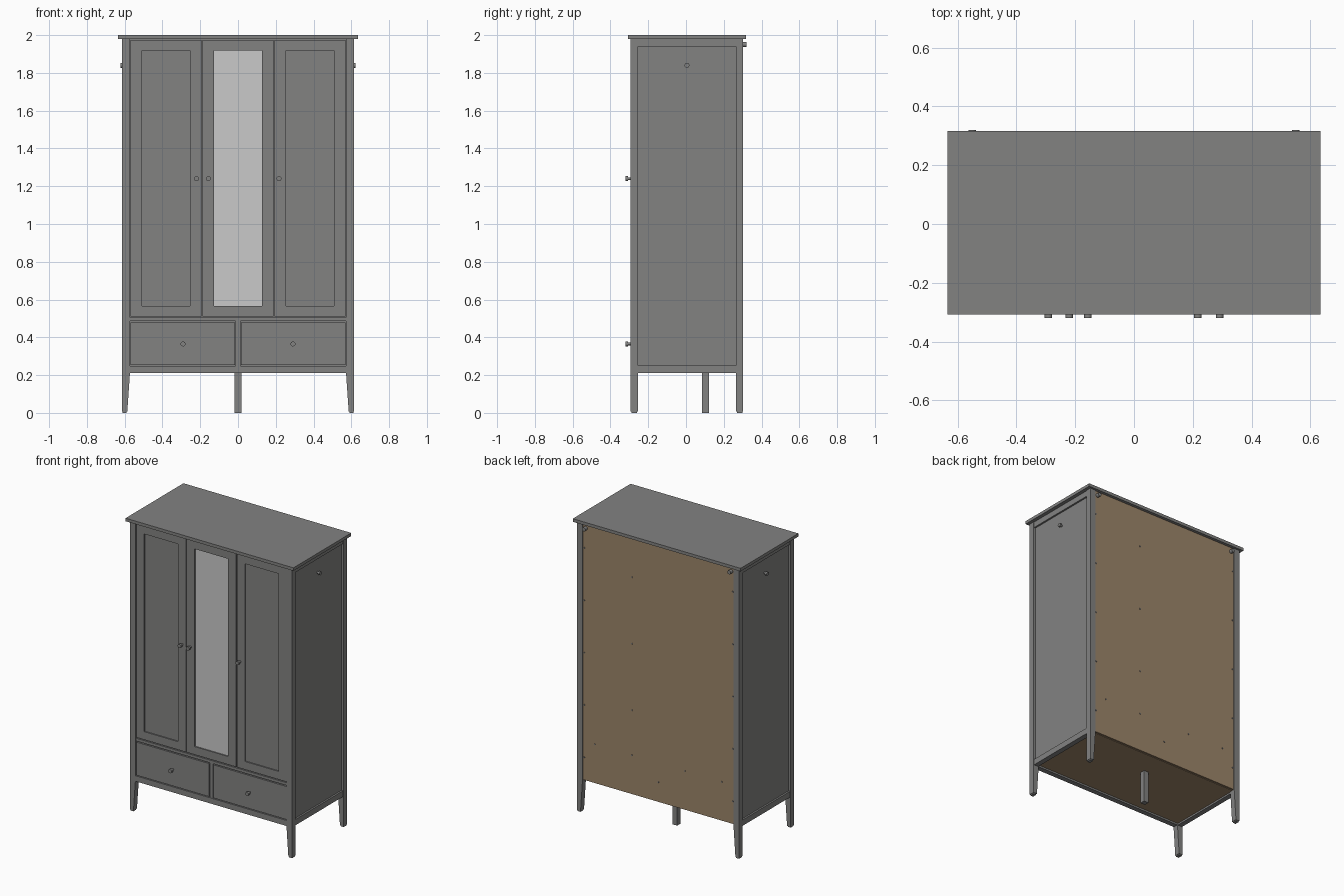
import bpy, bmesh, math
from mathutils import Matrix, Vector

cube = bpy.data.objects.get("Cube")
if cube:
    bpy.data.objects.remove(cube, do_unlink=True)


def material(name, r, g, b):
    m = bpy.data.materials.new(name)
    m.use_nodes = True
    m.diffuse_color = (r, g, b, 1)
    m.node_tree.nodes["Principled BSDF"].inputs["Base Color"].default_value = (r, g, b, 1)
    return m


GREY = material("grey paint", 0.225, 0.225, 0.222)
MIRROR = material("mirror glass", 0.59, 0.59, 0.59)
BOARD = material("tan fibreboard", 0.335, 0.235, 0.142)


def finish(name, bm, mat):
    bmesh.ops.recalc_face_normals(bm, faces=bm.faces)
    mesh = bpy.data.meshes.new(name)
    bm.to_mesh(mesh)
    bm.free()
    mesh.materials.append(mat)
    ob = bpy.data.objects.new(name, mesh)
    bpy.context.collection.objects.link(ob)
    return ob


def box(name, x, y, z, mat=GREY, foot=None):
    """Box from (min, max) ranges; foot gives a narrower x range at the bottom."""
    bm = bmesh.new()
    bmesh.ops.create_cube(bm, size=1)
    for v in bm.verts:
        xr = foot if foot and v.co.z < 0 else x
        v.co = Vector((xr[v.co.x > 0], y[v.co.y > 0], z[v.co.z > 0]))
    return finish(name, bm, mat)


def turned(name, base, direction, sections, sides=16):
    """Stack of (radius, start, end) cylinders along a direction."""
    bm = bmesh.new()
    turn = Vector(direction).to_track_quat('Z', 'Y').to_matrix().to_4x4()
    for r, start, end in sections:
        bmesh.ops.create_cone(bm, cap_ends=True, segments=sides, radius1=r, radius2=r,
                              depth=end - start,
                              matrix=Matrix.Translation((0, 0, (start + end) / 2)))
    bmesh.ops.transform(bm, matrix=Matrix.Translation(base) @ turn, verts=bm.verts)
    ob = finish(name, bm, GREY)
    ob.data.shade_smooth()
    ob.data.set_sharp_from_angle(angle=math.radians(35))
    return ob


KNOB = [(0.007, 0, 0.02), (0.013, 0.018, 0.032)]
FRONT, BACK = -0.293, 0.303
DOOR = -0.288

# Top board
box("top_board", (-0.635, 0.635), (-0.308, 0.317), (1.979, 2.0))

# Corner posts with tapered feet, side panels and side rails
for s, side in ((-1, "right"), (1, "left")):
    def span(inner, outer):
        return tuple(sorted((s * inner, s * outer)))
    for y, place in (((FRONT, -0.255), "front"), ((0.265, BACK), "back")):
        box(f"{place}_{side}_post", span(0.572, 0.614), y, (0.21, 1.979))
        box(f"{place}_{side}_foot", span(0.572, 0.614), y, (0.008, 0.21),
            foot=span(0.586, 0.614))
        box(f"{place}_{side}_glide", span(0.589, 0.611), (y[0] + 0.004, y[1] - 0.004), (0, 0.008))
    box(f"{side}_side_panel", span(0.58, 0.598), (-0.255, 0.265), (0.25, 1.94))
    box(f"{side}_side_top_rail", span(0.575, 0.61), (-0.255, 0.265), (1.94, 1.979))
    box(f"{side}_side_bottom_rail", span(0.575, 0.61), (-0.255, 0.265), (0.21, 0.25))
    turned(f"{side}_side_knob", (s * 0.598, 0.005, 1.84), (s, 0, 0),
           [(0.007, 0, 0.015), (0.013, 0.013, 0.024)])
    turned(f"{side}_wall_spacer", (s * 0.55, 0.29, 1.95), (0, 1, 0), [(0.013, 0, 0.03)])

# Middle support leg
box("middle_leg", (-0.018, 0.018), (0.086, 0.121), (0, 0.225))

# Front rails and drawer divider
box("front_bottom_rail", (-0.572, 0.572), (-0.29, -0.255), (0.21, 0.248))
box("front_middle_rail", (-0.572, 0.572), (-0.288, -0.25), (0.486, 0.505))
box("drawer_divider", (-0.012, 0.012), (-0.288, -0.25), (0.248, 0.486))
box("front_backing", (-0.572, 0.572), (-0.262, -0.254), (0.24, 1.979))

# Back and bottom boards
box("back_board", (-0.572, 0.572), (0.285, 0.297), (0.225, 1.979), BOARD)
box("bottom_board", (-0.575, 0.575), (-0.255, 0.285), (0.222, 0.24), BOARD)

# Drawers
for s, side in ((-1, "right"), (1, "left")):
    x = sorted((s * 0.016, s * 0.568))
    box(f"{side}_drawer_front", x, (DOOR, -0.26), (0.253, 0.479))
    turned(f"{side}_drawer_knob", (s * 0.291, DOOR, 0.365), (0, -1, 0), KNOB)


# Doors: two stiles, two rails and a recessed infill
def door(name, x0, x1, infill, mat, knob_x):
    w, z0, z1 = 0.06, 0.511, 1.973
    y = (DOOR, -0.262)
    box(f"{name}_right_stile", (x0, x0 + w), y, (z0, z1))
    box(f"{name}_left_stile", (x1 - w, x1), y, (z0, z1))
    box(f"{name}_bottom_rail", (x0 + w, x1 - w), y, (z0, z0 + 0.055))
    box(f"{name}_top_rail", (x0 + w, x1 - w), y, (z1 - 0.055, z1))
    box(f"{name}_{infill}", (x0 + w, x1 - w), (DOOR + 0.008, -0.264),
        (z0 + 0.055, z1 - 0.055), mat)
    turned(f"{name}_knob", (knob_x, DOOR, 1.24), (0, -1, 0), KNOB)


door("right_door", -0.568, -0.193, "panel", GREY, -0.22)
door("middle_door", -0.187, 0.187, "mirror", MIRROR, -0.157)
door("left_door", 0.193, 0.568, "panel", GREY, 0.217)

# Nail heads in the back board
nails = [(s * 0.562, 0.38 + 0.358 * i) for s in (-1, 1) for i in range(5)]
nails += [(0.2, 0.8 + 0.455 * i) for i in range(3)]
nails += [(x, 0.49) for x in (-0.48, -0.2, 0.2, 0.48)] + [(0, 0.36)]
for i, (x, z) in enumerate(nails):
    turned(f"back_nail_{i + 1}", (x, 0.296, z), (0, 1, 0), [(0.005, 0, 0.005)], 8)
